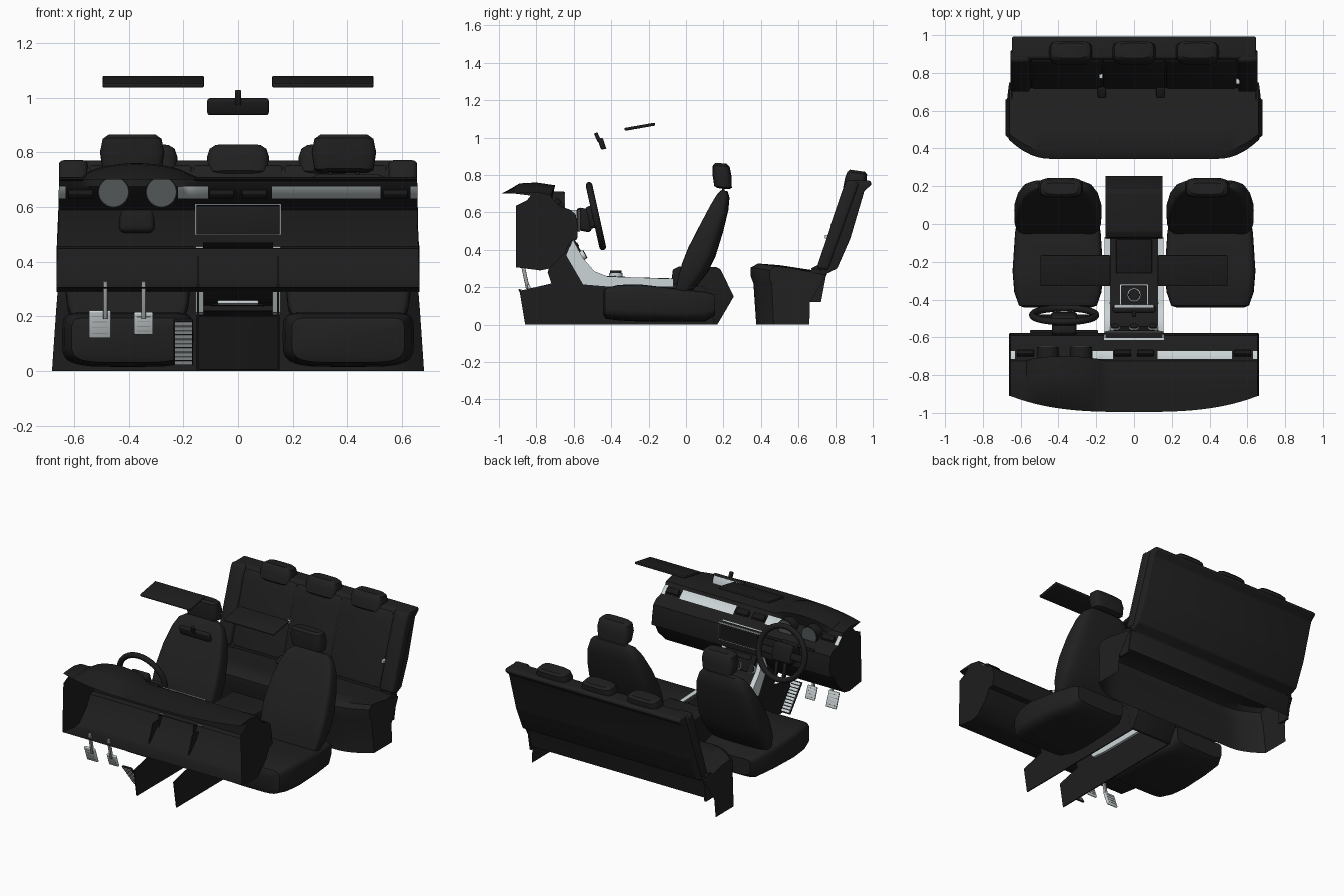
import bpy, bmesh, math
from mathutils import Matrix, Vector

if "Cube" in bpy.data.objects:
    bpy.data.objects.remove(bpy.data.objects["Cube"])

def mat(name, r, g, b):
    m = bpy.data.materials.new(name)
    m.diffuse_color = (r, g, b, 1)
    m.use_nodes = True
    m.node_tree.nodes["Principled BSDF"].inputs["Base Color"].default_value = m.diffuse_color
    return m

SEAT = mat("seat_black", .0145, .0145, .0145)
TRIM = mat("trim_black", .0125, .0125, .0130)
SILVER = mat("silver", .60, .66, .67)
GAUGE = mat("gauge_grey", .085, .095, .097)
ARM = mat("pedal_grey", .36, .37, .37)
GLOSS = mat("screen_black", .009, .009, .010)

def finish(bm, name, mats, bevel=0):
    bmesh.ops.recalc_face_normals(bm, faces=bm.faces[:])
    if bevel:
        bmesh.ops.bevel(bm, geom=bm.edges[:], offset=bevel, segments=3, profile=.5,
                        affect='EDGES', clamp_overlap=True)
    me = bpy.data.meshes.new(name)
    bm.to_mesh(me)
    bm.free()
    for m in (mats if isinstance(mats, (list, tuple)) else [mats]):
        me.materials.append(m)
    me.shade_smooth()
    me.set_sharp_from_angle(angle=math.radians(35))
    ob = bpy.data.objects.new(name, me)
    bpy.context.collection.objects.link(ob)
    return ob

def xform(loc, rot=0, base=Matrix()):
    return base @ Matrix.Translation(loc) @ Matrix.Rotation(math.radians(rot), 4, 'X')

def box(name, loc, size, m, rot=0, bevel=0, base=Matrix()):
    bm = bmesh.new()
    bmesh.ops.create_cube(bm, size=1, matrix=Matrix.Diagonal((*size, 1)))
    bmesh.ops.transform(bm, matrix=xform(loc, rot, base), verts=bm.verts[:])
    return finish(bm, name, m, bevel)

def cyl(name, loc, r, h, m, rot=0, base=Matrix(), n=32):
    bm = bmesh.new()
    bmesh.ops.create_cone(bm, cap_ends=True, segments=n, radius1=r, radius2=r, depth=h,
                          matrix=xform(loc, rot, base))
    return finish(bm, name, m)

def prism(name, prof, x0, x1, m, bevel=0):
    """Side profile (y, z) extruded along x."""
    bm = bmesh.new()
    a = [bm.verts.new((x0, y, z)) for y, z in prof]
    b = [bm.verts.new((x1, y, z)) for y, z in prof]
    bm.faces.new(a)
    bm.faces.new(b[::-1])
    for i in range(len(a)):
        j = (i + 1) % len(a)
        bm.faces.new((a[i], b[i], b[j], a[j]))
    return finish(bm, name, m, bevel)

def loft(name, cx, secs, m, dish=0, e=4, n=40):
    """Rounded sections (y, z, half width, half depth, tilt) joined together."""
    bm = bmesh.new()
    rings = []
    for y, z, hx, hd, t in secs:
        c, s, ring = math.cos(math.radians(t)), math.sin(math.radians(t)), []
        for k in range(n):
            th = 2 * math.pi * k / n
            px = math.copysign(abs(math.cos(th)) ** (2 / e), math.cos(th))
            u = hd * math.copysign(abs(math.sin(th)) ** (2 / e), math.sin(th))
            if u > 0:
                u -= min(dish, hd * .4) * max(0, 1 - px ** 4)
            ring.append(bm.verts.new((cx + px * hx, y + u * c, z + u * s)))
        rings.append(ring)
    for a, b in zip(rings, rings[1:]):
        for k in range(n):
            bm.faces.new((a[k], a[(k + 1) % n], b[(k + 1) % n], b[k]))
    bm.faces.new(rings[0])
    bm.faces.new(rings[-1])
    return finish(bm, name, m)

def sheet(name, prof, extra, xs, f, mats, pick=lambda i, x: 0):
    """Open shell: profile swept over x stations, with end panels."""
    bm = bmesh.new()
    cols = [[bm.verts.new(f(x, y, z)) for y, z in prof] for x in xs]
    for k in range(len(xs) - 1):
        for i in range(len(prof) - 1):
            fc = bm.faces.new((cols[k][i], cols[k][i + 1], cols[k + 1][i + 1], cols[k + 1][i]))
            fc.material_index = pick(i, (xs[k] + xs[k + 1]) / 2)
    for k in (0, -1):
        bm.faces.new(cols[k] + [bm.verts.new(f(xs[k], y, z)) for y, z in extra])
    return finish(bm, name, mats)

# ---- front seats
for s, side in ((-1, "left"), (1, "right")):
    cx = .403 * s
    loft(f"seat_cushion_{side}", cx, [
        (-.443, .125, .175, .068, 90), (-.432, .124, .206, .092, 90), (-.36, .128, .231, .106, 90),
        (-.25, .127, .24, .11, 90), (-.05, .115, .227, .099, 90), (.1, .106, .205, .09, 90),
        (.155, .115, .18, .065, 90)], SEAT, dish=.022, e=4.6)
    loft(f"seat_back_{side}", cx, [
        (-.03, .175, .2, .04, 155), (.0, .24, .222, .07, 158), (.035, .31, .23, .087, 160),
        (.07, .39, .231, .091, 162), (.124, .52, .216, .078, 162), (.169, .63, .188, .06, 162),
        (.192, .69, .158, .042, 165), (.202, .717, .115, .02, 170)], SEAT, dish=.03)
    loft(f"headrest_{side}", .387 * s, [
        (.2, .727, .09, .03, 175), (.198, .736, .108, .047, 175), (.192, .8, .118, .051, 175),
        (.188, .848, .108, .045, 175), (.187, .863, .088, .03, 175)], SEAT)
    for dx in (-.05, .05):
        cyl("headrest_post", (.387 * s + dx, .2, .72), .007, .06, TRIM, n=12)
    # sun visors
    box(f"sun_visor_{side}", (.31 * s, -.247, 1.058), (.37, .165, .016), TRIM, 10, .005)

# ---- rear bench
def bench(x, y, z):
    k = max(0, (abs(x) - .46) / .22) ** 2
    return (x * (1 - .03 * z / .3), y + .1 * k * max(0, (.72 - y) / .37), z - .015 * k * (z > .25))
sheet("rear_cushion", [(.375, 0), (.36, .22), (.345, .26), (.345, .305), (.385, .327), (.5, .318), (.75, .28)],
      [(.64, .12), (.635, 0)], [-.68 + .04 * i for i in range(35)], bench, SEAT)
prism("rear_back", [(.72, .3), (.72, .14), (.745, .27), (.81, .3), (.88, .46), (.955, .715), (.995, .75),
                    (.985, .77), (.88, .77), (.85, .72)], -.645, .645, SEAT, .008)
for s in (-1, 1):
    prism("rear_side_panel", [(.64, .12), (.72, .12), (.75, .28), (.69, .3), (.64, .28)], s * .64, s * .652, SEAT)
    prism("rear_bolster", [(.695, .3), (.76, .29), (.93, .76), (.86, .775), (.835, .71)],
          min(s * .55, s * .655), max(s * .55, s * .655), SEAT, .018)
for x0, x1 in ((-.545, -.168), (-.165, .165), (.168, .545)):
    prism("rear_back_pad", [(.715, .3), (.76, .28), (.9, .74), (.862, .755), (.838, .69)], x0, x1, SEAT, .012)
for cx in (-.335, 0, .335):
    loft("rear_headrest", cx, [(.895, .71, .09, .04, 172), (.897, .725, .108, .056, 172), (.91, .78, .114, .058, 172),
                               (.917, .81, .104, .053, 172), (.918, .823, .085, .04, 172)], SEAT)
for x, y, z in ((-.175, .785, .53), (.55, .755, .47)):
    box("belt_guide", (x, y, z), (.02, .03, .02), SILVER, 0, .003)
for x in (-.17, .14):
    box("belt_buckle", (x, .7, .3), (.045, .06, .03), TRIM, 25, .006)

# ---- dashboard shell, open at the front, with gauge hood
def dash(x, y, z):
    w = abs(x / .655)
    if y < -.95:
        y += .085 * w ** 3
    b = max(0, 1 - ((x + .37) / .2) ** 2) ** .6
    if z > .68 and y > -.9:
        z += .05 * b
        y += .025 * b * (y > -.75)
    if z < .46:
        x *= 1.012
    return (x, y, z)
def dash_colour(i, x):
    light = .125 < x < .52 or -.22 < x < -.11 or abs(x) > .63
    return 1 if i == 4 and light else 0
xs = sorted({-.655, -.63, -.22, -.11, .125, .52, .63, .655, *[-.6 + .03 * i for i in range(41)]})
sheet("dashboard", [(-.995, .7), (-.89, .705), (-.8, .71), (-.725, .695), (-.715, .675), (-.672, .632), (-.62, .615),
                    (-.59, .59), (-.578, .52), (-.582, .455), (-.615, .448), (-.65, .38), (-.73, .3), (-.78, .29),
                    (-.91, .307)],
      [(-.91, .635), (-.85, .665), (-.83, .69)], xs, dash, [TRIM, SILVER], dash_colour)
for x in (-.455, -.28):
    cyl("gauge_rim", (x, -.692, .655), .058, .08, TRIM, 90)
    cyl("gauge_face", (x, -.692, .655), .053, .09, GAUGE, 90)
for x in (-.575, -.06, .06, .575):
    box("air_vent", (x, -.69, .652), (.09, .03, .04), GLOSS, -45, .004)
    for k in (-1, 0, 1):
        box("vent_slat", (x, -.682 - .008 * k, .662 + .009 * k), (.084, .022, .003), TRIM, -45)

# ---- centre screen: dark body with a thin bright border plate
box("screen_body", (0, -.59, .555), (.31, .034, .115), TRIM, 0, .006)
box("screen_frame", (0, -.571, .555), (.316, .006, .12), SILVER, 0, .002)
box("screen_bezel", (0, -.57, .555), (.302, .008, .106), TRIM, 0, .001)
box("screen", (0, -.57, .555), (.27, .011, .085), GLOSS)
for s in (-1, 1):
    box("screen_edge", (s * .155, -.6, .555), (.005, .03, .11), SILVER)
    box("screen_edge", (0, -.6, .555 + s * .055), (.31, .03, .004), SILVER)

# ---- steering column and wheel
box("steering_column", (-.37, -.545, .56), (.13, .1, .12), TRIM, -12, .02)
W = xform((-.37, -.482, .58), -77.5)
bm = bmesh.new()
R, r, N, M = .168, .018, 48, 12
g = [[bm.verts.new(W @ Vector(((R + r * math.cos(b)) * math.cos(a), (R + r * math.cos(b)) * math.sin(a), r * math.sin(b))))
      for b in [2 * math.pi * j / M for j in range(M)]] for a in [2 * math.pi * i / N for i in range(N)]]
for i in range(N):
    for j in range(M):
        bm.faces.new((g[i][j], g[(i + 1) % N][j], g[(i + 1) % N][(j + 1) % M], g[i][(j + 1) % M]))
finish(bm, "steering_wheel_rim", TRIM)
box("wheel_hub", (0, 0, -.02), (.14, .12, .055), TRIM, 0, .018, W)
for s in (-1, 1):
    box("wheel_spoke", (s * .11, .005, -.01), (.12, .045, .018), TRIM, 0, .005, W)
    # the wheel's local +y points down after tilting
    box("wheel_low_spoke", (s * .03, .11, -.01), (.024, .12, .016), TRIM, 0, .004, W)
    box("column_stalk", (-.37 + s * .12, -.57, .61), (.12, .016, .016), TRIM, 0, .005)

# ---- centre console
side = [(-.86, 0), (-.89, .18), (-.72, .22), (-.74, .28), (-.69, .42), (-.62, .42), (-.52, .23), (-.08, .22),
        (.1, .22), (.17, 0)]
trim = [(-.64, .37), (-.605, .455), (-.55, .355), (-.49, .285), (-.42, .258), (-.07, .245), (-.07, .205),
        (-.43, .205), (-.55, .215)]
for s in (-1, 1):
    prism("console_side", side, s * .143, s * .15, TRIM)
    prism("console_trim", trim, s * .126, s * .156, SILVER)
sheet("console_deck", [(-.66, .47), (-.605, .45), (-.55, .35), (-.49, .278), (-.42, .25), (-.06, .24)],
      [(-.06, .22), (-.5, .22), (-.65, .35)], [-.128, 0, .128], lambda x, y, z: (x, y, z), TRIM)
prism("armrest", [(-.08, .22), (-.07, .295), (-.04, .31), (.16, .308), (.185, .295), (.255, .15), (.17, .005),
                  (.15, .005), (.1, .2)], -.152, .152, TRIM, .004)
box("console_tray", (0, -.17, .244), (.19, .18, .012), GLOSS, -1.5, .004)
box("shifter_frame", (0, -.385, .25), (.15, .13, .012), SILVER, -2, .004)
box("shifter_plate", (0, -.385, .252), (.138, .118, .014), TRIM, -2, .004)
cyl("shifter_ring", (0, -.375, .265), .036, .02, SILVER)
cyl("shifter_knob", (0, -.375, .274), .031, .03, TRIM)

# ---- climate panel with knobs
box("climate_panel", (0, -.572, .4), (.22, .012, .115), GLOSS, 29, .004)
for x in (-.1, 0, .1):
    cyl("climate_knob_ring", (x, -.553, .37), .026, .024, SILVER, -61)
    cyl("climate_knob", (x, -.552, .371), .023, .032, TRIM, -61)
box("climate_display", (0, -.585, .425), (.15, .02, .026), TRIM, 29, .003)

# ---- pedals
for x, z, w, h, ax in ((-.505, .172, .08, .105, -.485), (-.345, .175, .07, .085, -.345)):
    box("pedal_pad", (x, -.83, z), (w, .014, h), SILVER, 20, .005)
    for k in range(4):
        d = (k - 1.5) * h / 5
        box("pedal_grip", (x, -.83 - d * .36, z + d), (w * .7, .017, .003), ARM, 20)
    box("pedal_arm", (ax, -.86, .26), (.016, .02, .14), ARM, 12, .003)
box("accelerator_base", (-.2, -.828, .107), (.07, .01, .21), TRIM, 38, .003)
for k in range(10):
    d = (k - 4.5) * .0158
    box("accelerator_bar", (-.2, -.826 - d * .78, .107 + d), (.062, .018, .014), SILVER, 38)

# ---- rear-view mirror
box("mirror_body", (0, -.45, .967), (.225, .028, .062), TRIM, 18, .01)
box("mirror_glass", (0, -.4365, .963), (.205, .006, .05), SILVER, 18, .001)
box("mirror_stem", (0, -.472, 1.0), (.022, .02, .055), TRIM, 25, .004)
